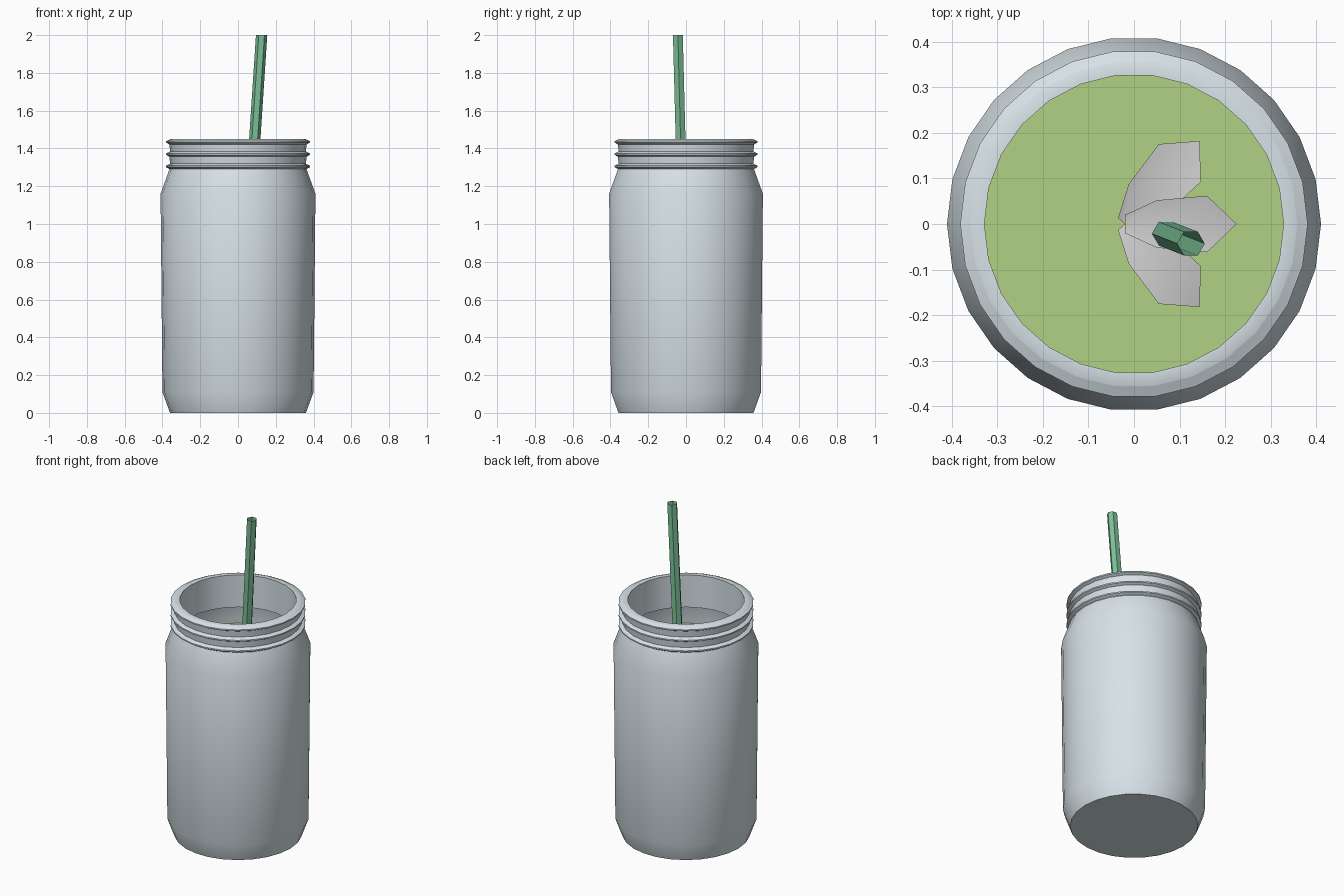
import bpy, bmesh, math
from mathutils import Vector, Matrix

if "Cube" in bpy.data.objects:
    bpy.data.objects.remove(bpy.data.objects["Cube"])

SIDES = 26


def material(name, rgb):
    m = bpy.data.materials.new(name)
    m.diffuse_color = (*rgb, 1)
    m.use_nodes = True
    m.node_tree.nodes["Principled BSDF"].inputs["Base Color"].default_value = m.diffuse_color
    return m


def make_object(name, bm, mat=None, smooth=None):
    bmesh.ops.recalc_face_normals(bm, faces=bm.faces)
    mesh = bpy.data.meshes.new(name)
    bm.to_mesh(mesh)
    bm.free()
    ob = bpy.data.objects.new(name, mesh)
    bpy.context.collection.objects.link(ob)
    if mat:
        mesh.materials.append(mat)
    if smooth:
        bpy.ops.object.select_all(action='DESELECT')
        ob.select_set(True)
        bpy.context.view_layer.objects.active = ob
        bpy.ops.object.shade_smooth_by_angle(angle=math.radians(smooth))
    return ob


def loft(rings, sides, capped=True):
    """Skin a list of (centre x, centre y, z, radius) rings."""
    bm = bmesh.new()
    loops = []
    for x, y, z, r in rings:
        loops.append([bm.verts.new((x + r * math.cos(math.tau * i / sides),
                                    y + r * math.sin(math.tau * i / sides), z))
                      for i in range(sides)])
    for a, b in zip(loops, loops[1:]):
        for i in range(sides):
            j = (i + 1) % sides
            bm.faces.new((a[i], a[j], b[j], b[i]))
    if capped:
        bm.faces.new(loops[0][::-1])
        bm.faces.new(loops[-1])
    return bm


glass = material("glass", (0.68, 0.76, 0.80))
drink = material("drink", (0.44, 0.64, 0.23))
green = material("straw_green", (0.20, 0.52, 0.31))

# Jar: outer wall, three thread beads, rim, then the inner wall
profile = [(0.36, 0), (0.40, 0.11), (0.41, 1.16), (0.363, 1.29)]
for z in (1.305, 1.37, 1.435):
    profile += [(0.364, z - 0.013), (0.381, z - 0.004),
                (0.381, z + 0.004), (0.359, z + 0.014)]
profile += [(0.357, 1.45), (0.328, 1.45), (0.328, 1.25), (0.375, 1.245),
            (0.398, 1.15), (0.39, 0.12), (0.35, 0.02)]
make_object("jar", loft([(0, 0, z, r) for r, z in profile], SIDES), glass, 30)

# Drink filling the jar
fill = [(0.345, 0.025), (0.388, 0.12), (0.395, 1.12)]
make_object("drink", loft([(0, 0, z, r) for r, z in fill], SIDES), drink, 30)

# Straw: leaning open hexagonal tube
straw = loft([(0.0, 0.006, 0.1, 0.03), (0.125, -0.043, 2.0, 0.03)], 6, capped=False)
make_object("straw", straw, green)

# Three folded leaves floating on the drink
stations = [(0.0, 0.02, 0.0), (0.07, 0.052, 0.02),
            (0.18, 0.062, 0.02), (0.245, 0.0, 0.005)]
for name, angle, lift in (("leaf_left", 48, 1.128), ("leaf_right", -48, 1.128),
                          ("leaf_middle", 0, 1.14)):
    bm = bmesh.new()
    mid = [bm.verts.new((x, 0, z)) for x, w, z in stations]
    for s in (1, -1):
        edge = [bm.verts.new((x, s * w, z + 0.008)) for x, w, z in stations[:3]]
        for i in range(2):
            bm.faces.new((mid[i], mid[i + 1], edge[i + 1], edge[i]))
        bm.faces.new((mid[2], mid[3], edge[2]))
    bm.transform(Matrix.Translation((-0.02, 0, lift)) @
                 Matrix.Rotation(math.radians(angle), 4, 'Z'))
    make_object(name, bm, None, 40)
